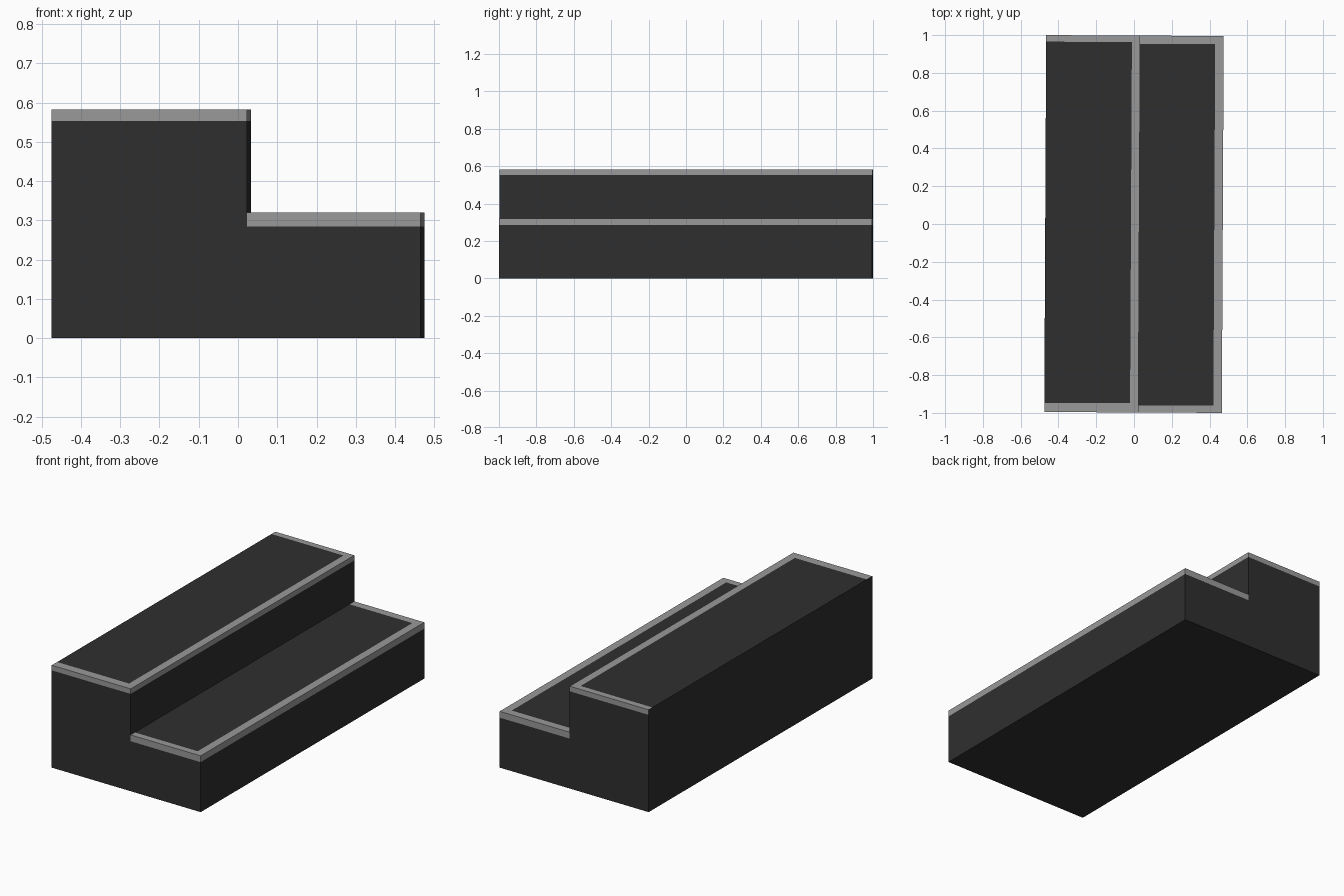
import bpy, bmesh
from mathutils import Matrix, Vector

if "Cube" in bpy.data.objects:
    bpy.data.objects.remove(bpy.data.objects["Cube"])

W, HL = 0.47, 0.9976          # half width, half length
R, LOW, TOP = 0.028, 0.32, 0.582   # riser position, tread heights
LOW_TRIM, TOP_TRIM = 0.284, 0.553  # lower limits of the edge trim
UP_IN, LOW_IN = -0.016, 0.425      # inner limits of the nosing strips
UP_Y, LOW_Y = (-0.949, 0.963), (-0.96, 0.954)  # end strip limits per tread


def material(name, value):
    m = bpy.data.materials.new(name)
    m.diffuse_color = (value, value, value, 1)
    m.use_nodes = True
    m.node_tree.nodes["Principled BSDF"].inputs["Base Color"].default_value = m.diffuse_color
    return m


# Two-step block: profile extruded along y
profile = [(-W, 0), (R, 0), (W, 0), (W, LOW), (R, LOW), (R, TOP), (-W, TOP)]
bm = bmesh.new()
front = [bm.verts.new((x, -HL, z)) for x, z in profile]
back = [bm.verts.new((x, HL, z)) for x, z in profile]
n = len(profile)
for i in range(n):
    j = (i + 1) % n
    bm.faces.new((front[i], front[j], back[j], back[i]))
for ring in (front, back):
    for ids in ((0, 1, 4, 5, 6), (1, 2, 3, 4)):
        bm.faces.new([ring[i] for i in ids])
bmesh.ops.recalc_face_normals(bm, faces=bm.faces[:])

# Cut lines along the trim borders
cuts = [(0, UP_IN), (0, LOW_IN), (2, LOW_TRIM), (2, TOP_TRIM)]
cuts += [(1, y) for y in UP_Y + LOW_Y]
for axis, pos in cuts:
    normal = Vector((0, 0, 0))
    normal[axis] = 1
    bmesh.ops.bisect_plane(bm, geom=bm.verts[:] + bm.edges[:] + bm.faces[:],
                           plane_co=normal * pos, plane_no=normal)


# Trim colour on tread borders and the top of the outer faces (none on the left)
def is_trim(f):
    c, nrm = f.calc_center_median(), f.normal
    upper = c.x < R + 0.001
    if nrm.z > 0.5:
        ends = UP_Y if upper else LOW_Y
        return c.x > (UP_IN if upper else LOW_IN) or not ends[0] < c.y < ends[1]
    if nrm.z < -0.5 or nrm.x < -0.5:
        return False
    return c.z > (TOP_TRIM if upper else LOW_TRIM)


bm.normal_update()
for f in bm.faces:
    f.material_index = int(is_trim(f))

# The block sits turned by a hair about z
bm.transform(Matrix.Rotation(-0.005, 4, 'Z'))
mesh = bpy.data.meshes.new("two_step_block")
bm.to_mesh(mesh)
bm.free()
mesh.materials.append(material("dark_charcoal", 0.028))
mesh.materials.append(material("trim_grey", 0.32))
bpy.context.collection.objects.link(bpy.data.objects.new("two_step_block", mesh))
